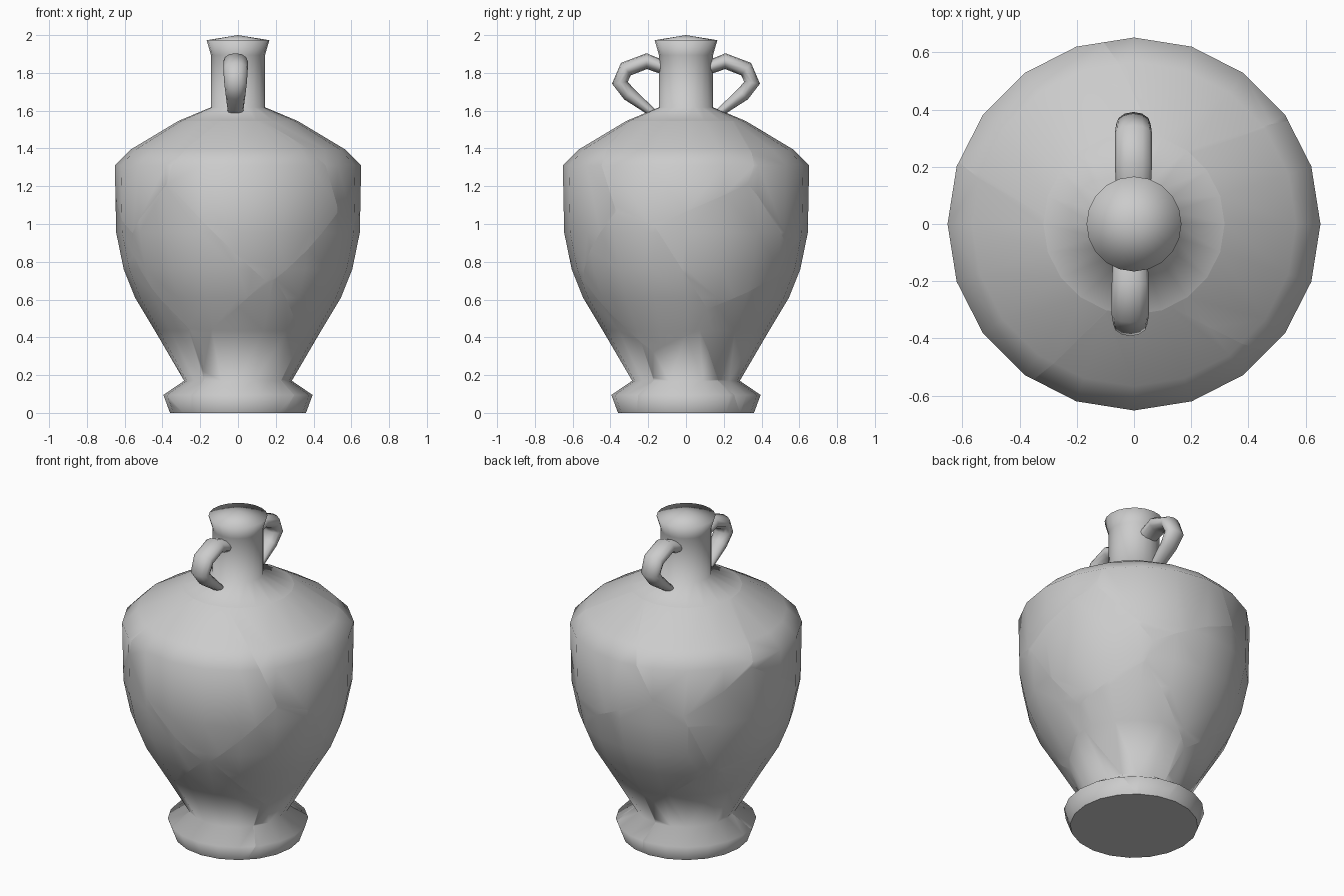
import bpy, bmesh, math, random
from mathutils import Vector

if "Cube" in bpy.data.objects:
    bpy.data.objects.remove(bpy.data.objects["Cube"])

SIDES = 20
random.seed(11)


def finish(bm, name):
    mesh = bpy.data.meshes.new(name)
    bm.to_mesh(mesh)
    bm.free()
    obj = bpy.data.objects.new(name, mesh)
    bpy.context.collection.objects.link(obj)
    return obj


def skin(bm, rings):
    # Smooth quads between successive rings of vertices
    for a, b in zip(rings, rings[1:]):
        n = len(a)
        for i in range(n):
            j = (i + 1) % n
            bm.faces.new((a[i], a[j], b[j], b[i])).smooth = True


def lathe(profile):
    bm = bmesh.new()
    rings = []
    for r, z in profile:
        rings.append([bm.verts.new((r * math.cos(math.tau * i / SIDES),
                                    r * math.sin(math.tau * i / SIDES), z))
                      for i in range(SIDES)])
    skin(bm, rings)
    return bm, rings


# Body: solid turned shape, foot to shoulder
body_profile = [(0.36, 0), (0.395, 0.095), (0.285, 0.17), (0.44, 0.435),
                (0.545, 0.61), (0.605, 0.76), (0.645, 0.955), (0.652, 1.31),
                (0.567, 1.395), (0.317, 1.545)]
body, rings = lathe(body_profile)
body.faces.new(rings[0][::-1])
body.faces.new(rings[-1])

# Break the body into tightly fitting shards around scattered centres
centres = []
for i in range(15):
    a = i * 2.4 + random.uniform(-0.4, 0.4)
    centres.append(Vector((0.5 * math.cos(a), 0.5 * math.sin(a),
                           0.12 + 1.35 * i / 14)))
for k, c in enumerate(centres):
    bm = body.copy()
    for other in centres:
        if other is c:
            continue
        bmesh.ops.bisect_plane(bm, geom=bm.verts[:] + bm.edges[:] + bm.faces[:],
                               dist=1e-5, plane_co=(c + other) / 2,
                               plane_no=other - c, clear_outer=True)
        rim = [e for e in bm.edges if e.is_boundary]
        if rim:
            for f in bmesh.ops.holes_fill(bm, edges=rim, sides=0)["faces"]:
                f.smooth = False
    if bm.faces:
        finish(bm, f"body_shard_{k + 1}")
    else:
        bm.free()
body.free()

# Neck with flared lip and shallow conical lid
neck, rings = lathe([(0.317, 1.545), (0.143, 1.618), (0.143, 1.894),
                     (0.166, 1.973)])
tip = neck.verts.new((0, 0, 2.0))
for i in range(SIDES):
    neck.faces.new((rings[-1][i], rings[-1][(i + 1) % SIDES], tip)).smooth = True
finish(neck, "neck")

# Handles: oval section swept along a loop, (y, z, half thickness, half width)
path = [(0.11, 1.825, 0.036, 0.06), (0.208, 1.862, 0.042, 0.065),
        (0.318, 1.820, 0.042, 0.065), (0.350, 1.748, 0.042, 0.06),
        (0.302, 1.688, 0.038, 0.053), (0.175, 1.588, 0.022, 0.04)]


def handle(name, side, x0):
    bm = bmesh.new()
    rings = []
    for i, (y, z, t, w) in enumerate(path):
        p, q = path[max(i - 1, 0)], path[min(i + 1, len(path) - 1)]
        d = Vector((q[0] - p[0], q[1] - p[1])).normalized()
        ring = []
        for s in range(12):
            a = math.tau * s / 12
            u = t * math.sin(a)
            ring.append(bm.verts.new((x0 + w * math.cos(a),
                                      side * (y - d.y * u), z + d.x * u)))
        rings.append(ring)
    skin(bm, rings)
    bm.faces.new(rings[0])
    bm.faces.new(rings[-1])
    bmesh.ops.recalc_face_normals(bm, faces=bm.faces[:])
    finish(bm, name)


handle("front_handle", -1, -0.013)
handle("back_handle", 1, -0.002)
